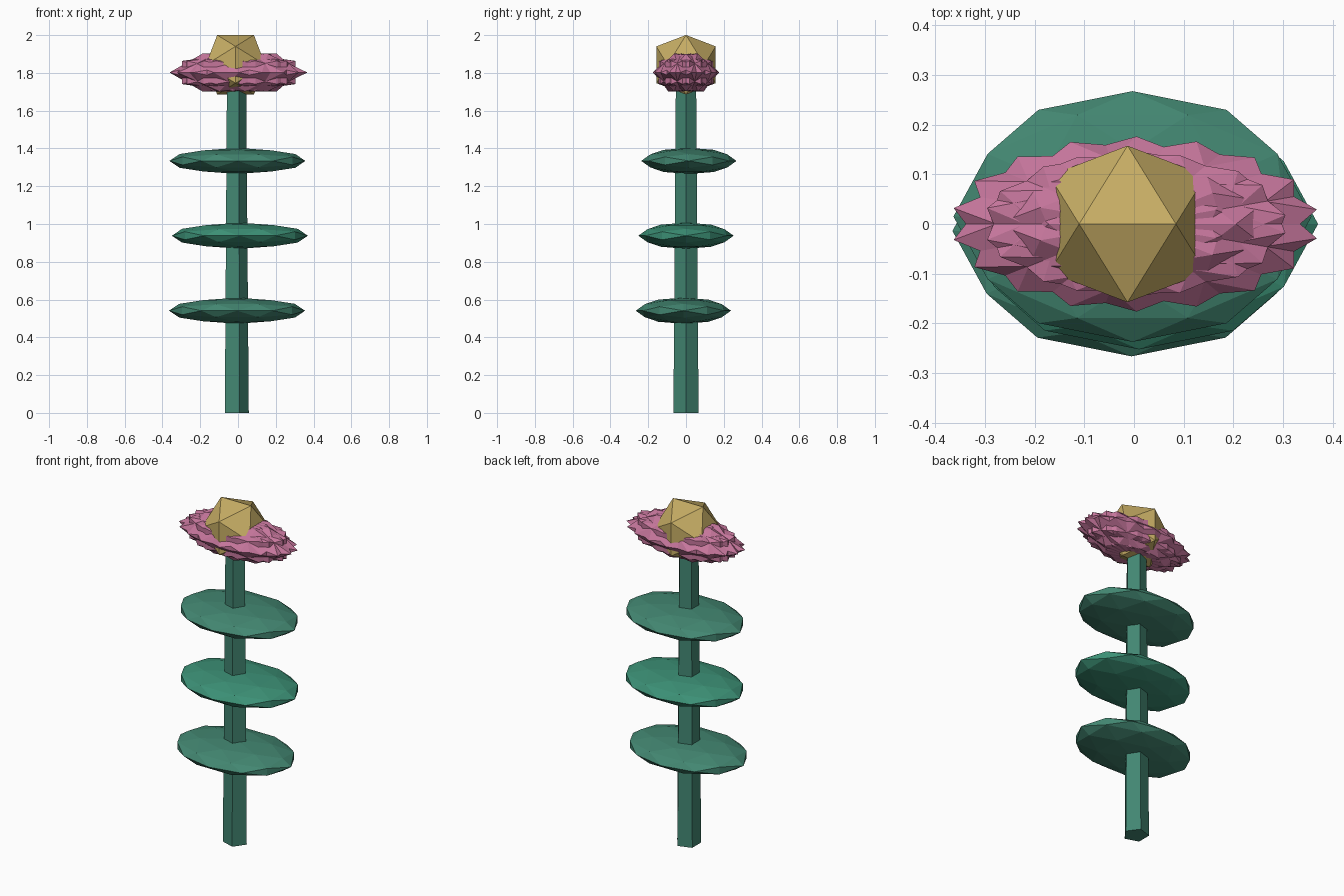
import bpy, bmesh, math
from mathutils import Matrix, Vector

if "Cube" in bpy.data.objects:
    bpy.data.objects.remove(bpy.data.objects["Cube"])

CX = -0.013  # stem axis


def material(name, rgb):
    m = bpy.data.materials.new(name)
    m.diffuse_color = (*rgb, 1)
    m.use_nodes = True
    m.node_tree.nodes["Principled BSDF"].inputs["Base Color"].default_value = m.diffuse_color
    return m


STEM = material("stem_green", (0.055, 0.24, 0.17))
LEAF = material("leaf_green", (0.055, 0.24, 0.165))
BRIGHT = material("leaf_bright_green", (0.045, 0.28, 0.18))
PINK = material("petal_pink", (0.56, 0.18, 0.33))
GOLD = material("center_gold", (0.57, 0.42, 0.13))


def icosahedron(bm):
    """Unit icosahedron with its top edge along x."""
    t = (1 + 5 ** 0.5) / 2
    verts = []
    for a in (-1, 1):
        for b in (-t, t):
            for co in ((a, 0, b), (0, b, a), (b, a, 0)):
                verts.append(bm.verts.new(Vector(co).normalized()))
    bmesh.ops.convex_hull(bm, input=verts)


def ico_object(name, loc, scale, mat, spin=0.0, subdivide=False):
    bm = bmesh.new()
    icosahedron(bm)
    if subdivide:
        bmesh.ops.subdivide_edges(bm, edges=bm.edges[:], cuts=1, use_grid_fill=True)
        for v in bm.verts:
            v.co.normalize()
    # spin first, then squash, so every copy shares the same oval outline
    bm.transform(Matrix.Translation(loc) @ Matrix.Diagonal((*scale, 1))
                 @ Matrix.Rotation(spin, 4, 'Z'))
    bmesh.ops.recalc_face_normals(bm, faces=bm.faces[:])
    me = bpy.data.meshes.new(name)
    bm.to_mesh(me)
    bm.free()
    me.materials.append(mat)
    ob = bpy.data.objects.new(name, me)
    bpy.context.collection.objects.link(ob)
    return ob


# tapered five-sided stem
bpy.ops.mesh.primitive_cone_add(vertices=5, radius1=0.07, radius2=0.056, depth=1.8)
stem = bpy.context.object
stem.name = "stem"
corner = max(stem.data.vertices, key=lambda v: v.co.xy.length).co
stem.data.transform(Matrix.Translation((CX, 0, 0.9))
                    @ Matrix.Rotation(-math.atan2(corner.y, corner.x), 4, 'Z'))
stem.data.materials.append(STEM)

# three flat leaf discs
leaves = [(-0.005, -0.014, 0.541, LEAF), (0.01, 0, 0.938, BRIGHT), (-0.003, 0.015, 1.334, LEAF)]
for i, (x, y, z, mat) in enumerate(leaves):
    ico_object(f"leaf_{i + 1}", (x, y, z), (0.36, 0.252, 0.069), mat,
               spin=math.pi / 2, subdivide=True)

# petals: overlapping squashed icosahedra turned around the stem
N = 9
for i in range(N):
    a = 2 * math.pi * i / N
    loc = (0.002 + 0.015 * math.cos(a), 0.007 * math.sin(a), 1.802)
    ico_object(f"petal_{i + 1}", loc, (0.358, 0.17, 0.117), PINK, spin=a)

# flower centre
ico_object("flower_center", (CX, 0, 1.843), (0.185, 0.185, 0.185), GOLD)
